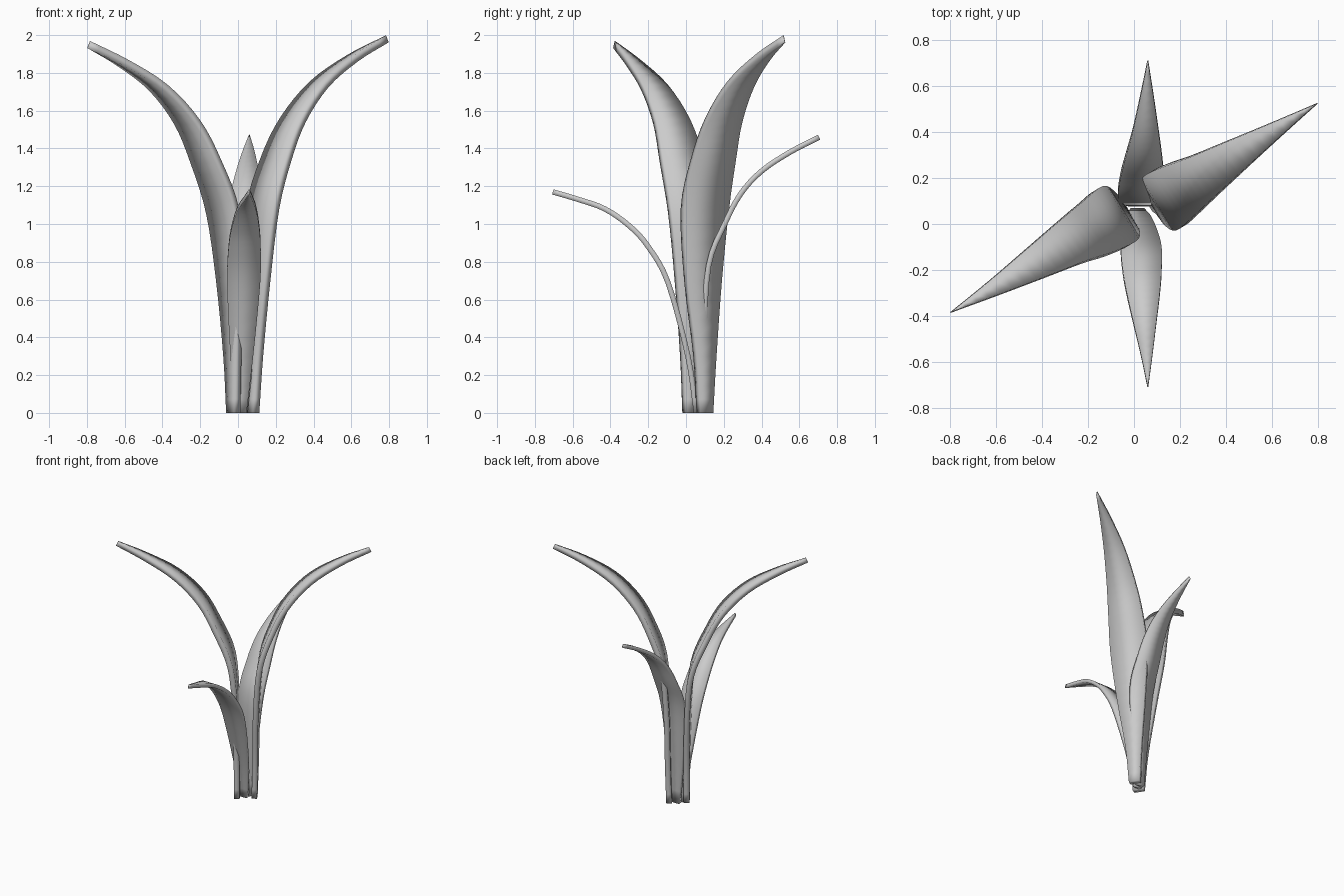
import bpy, bmesh
from mathutils import Vector


def catmull(a, b, c, d, t):
    return 0.5 * (2 * b + (c - a) * t + (2 * a - 5 * b + 4 * c - d) * t * t
                  + (3 * b - a - 3 * c + d) * t ** 3)


def leaf(name, across, thick, keys, steps=4):
    """Sweep a rectangular section along keys of (x, y, z, width)."""
    k = [Vector(p) for p in keys]
    k = [2 * k[0] - k[1]] + k + [2 * k[-1] - k[-2]]
    path = [catmull(*k[i:i + 4], s / steps)
            for i in range(len(k) - 3) for s in range(steps)] + [k[-2]]
    w = Vector(across).normalized()
    bm = bmesh.new()
    rings = []
    for i, p in enumerate(path):
        tangent = path[min(i + 1, len(path) - 1)].xyz - path[max(i - 1, 0)].xyz
        n = tangent.cross(w).normalized() * thick / 2
        half = w * p.w / 2
        ring = []
        for off in (half + n, n - half, -half - n, half - n):
            co = p.xyz + off
            if i == 0:
                co.z = 0
            ring.append(bm.verts.new(co))
        rings.append(ring)
    for r, q in zip(rings, rings[1:]):
        for j in range(4):
            bm.faces.new((r[j], r[(j + 1) % 4], q[(j + 1) % 4], q[j]))
    bm.faces.new(rings[0])
    bm.faces.new(rings[-1])
    bmesh.ops.recalc_face_normals(bm, faces=bm.faces)
    for f in bm.faces:
        f.smooth = True
    me = bpy.data.meshes.new(name)
    bm.to_mesh(me)
    bm.free()
    bpy.context.collection.objects.link(bpy.data.objects.new(name, me))


# Two tall leaves leaning to opposite sides
leaf("tall_leaf_right", (-0.52, 0.86, 0), 0.04, [
    (0.075, 0.10, 0, 0.08), (0.085, 0.10, 0.3, 0.12), (0.10, 0.09, 0.7, 0.21),
    (0.13, 0.10, 1.08, 0.275), (0.20, 0.145, 1.34, 0.255), (0.29, 0.20, 1.55, 0.21),
    (0.43, 0.29, 1.74, 0.15), (0.61, 0.405, 1.88, 0.075), (0.79, 0.52, 1.98, 0.004)])
leaf("tall_leaf_left", (-0.52, 0.86, 0), 0.04, [
    (-0.025, 0.025, 0, 0.08), (-0.03, 0.03, 0.3, 0.12), (-0.045, 0.04, 0.7, 0.21),
    (-0.08, 0.035, 1.06, 0.28), (-0.17, -0.02, 1.33, 0.255), (-0.27, -0.075, 1.54, 0.21),
    (-0.42, -0.165, 1.72, 0.15), (-0.605, -0.275, 1.85, 0.075), (-0.79, -0.38, 1.95, 0.004)])

# Two shorter leaves, front and back
leaf("short_leaf_front", (1, 0, 0), 0.028, [
    (0.015, 0.055, 0, 0.06), (0.02, 0.01, 0.3, 0.12), (0.03, -0.095, 0.69, 0.175),
    (0.035, -0.20, 0.88, 0.17), (0.04, -0.30, 0.99, 0.145), (0.047, -0.43, 1.08, 0.10),
    (0.055, -0.57, 1.13, 0.05), (0.06, -0.705, 1.17, 0.004)])
leaf("short_leaf_back", (1, 0, 0), 0.028, [
    (0.02, 0.09, 0, 0.06), (0.025, 0.095, 0.4, 0.14), (0.03, 0.12, 0.78, 0.20),
    (0.035, 0.205, 1.0, 0.19), (0.042, 0.29, 1.16, 0.16), (0.05, 0.40, 1.28, 0.115),
    (0.056, 0.55, 1.38, 0.06), (0.06, 0.705, 1.46, 0.004)])
